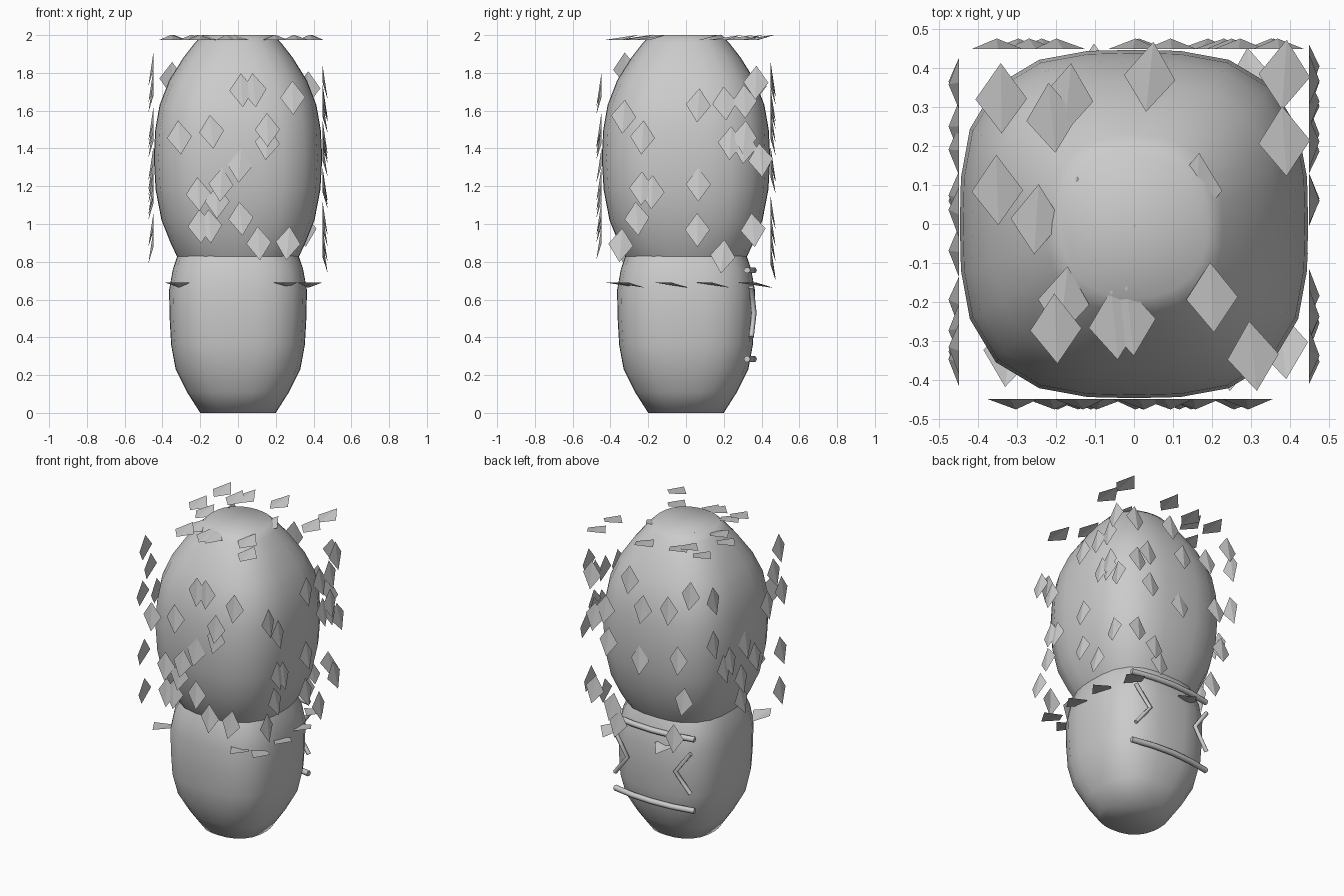
import bpy, bmesh, math, random
from mathutils import Vector

if "Cube" in bpy.data.objects:
    bpy.data.objects.remove(bpy.data.objects["Cube"])

random.seed(4)


def add_object(name, bm, smooth):
    me = bpy.data.meshes.new(name)
    bm.to_mesh(me)
    bm.free()
    for p in me.polygons:
        p.use_smooth = smooth
    ob = bpy.data.objects.new(name, me)
    bpy.context.collection.objects.link(ob)
    return ob


def rounded_body(name, profile, sides=24):
    """Loft of rounded-square rings: (z, half width, squareness)."""
    bm = bmesh.new()
    rings = []
    for z, r, n in profile:
        ring = []
        for i in range(sides):
            a = 2 * math.pi * i / sides
            c, s = math.cos(a), math.sin(a)
            k = r / (abs(c) ** n + abs(s) ** n) ** (1 / n)
            ring.append(bm.verts.new((k * c, k * s, z)))
        rings.append(ring)
    for a, b in zip(rings, rings[1:]):
        for i in range(sides):
            j = (i + 1) % sides
            bm.faces.new((a[i], a[j], b[j], b[i]))
    bm.faces.new(rings[0][::-1])
    bm.faces.new(rings[-1])
    return add_object(name, bm, True)


def leaves(name, origin, side, tip, out, spots):
    """Folded kite leaves on one plane; the tip is lifted outwards."""
    side, tip, out = Vector(side), Vector(tip), Vector(out)
    bm = bmesh.new()
    for u, v in spots:
        c = Vector(origin) + side * u + (tip if abs(tip.z) < .5 else -tip) * v
        a = random.uniform(-.12, .12)
        s = side * math.cos(a) + tip * math.sin(a)
        t = tip * math.cos(a) - side * math.sin(a)
        o, l, i, r = [bm.verts.new(p) for p in (
            c + t * .092 + out * .027, c - s * .066, c - t * .088, c + s * .066)]
        bm.faces.new((o, l, i))
        bm.faces.new((o, i, r))
    bmesh.ops.recalc_face_normals(bm, faces=bm.faces)
    for f in bm.faces:
        f.normal_update()
        if f.normal.dot(out) < 0:
            f.normal_flip()
    return add_object(name, bm, False)


def tube(name, points, radius):
    cu = bpy.data.curves.new(name, 'CURVE')
    cu.dimensions = '3D'
    cu.bevel_depth = radius
    cu.bevel_resolution = 1
    cu.use_fill_caps = True
    sp = cu.splines.new('POLY')
    sp.points.add(len(points) - 1)
    for p, co in zip(sp.points, points):
        p.co = (*co, 1)
    ob = bpy.data.objects.new(name, cu)
    bpy.context.collection.objects.link(ob)


# Trunk and crown
rounded_body("trunk", [(0, .2, 2.4), (.11, .27, 2.6), (.23, .33, 2.8), (.36, .354, 3),
                       (.5, .362, 3), (.65, .365, 3), (.76, .345, 3), (.85, .315, 2.8), (.98, .25, 2.5)])
rounded_body("crown", [(.7, .24, 2.4), (.8, .31, 2.7), (.9, .357, 2.9), (1.02, .405, 3), (1.18, .436, 3),
                       (1.35, .446, 3), (1.5, .438, 3), (1.63, .415, 3), (1.76, .365, 2.8),
                       (1.88, .29, 2.6), (1.96, .228, 2.4), (2.0, .19, 2.3)])

# Leaves on each side of the crown
down = (0, 0, -1)
leaves("front_leaves", (0, -.448, 0), (1, 0, 0), down, (0, -1, 0), [
    (.02, 1.71), (.085, 1.71), (.29, 1.67), (-.31, 1.46), (-.14, 1.49), (.155, 1.5),
    (.155, 1.43), (.01, 1.31), (-.09, 1.21), (-.21, 1.16), (-.11, 1.12), (-.2, .99),
    (-.15, .99), (.015, 1.03), (.11, .9), (.265, .9)])
leaves("right_leaves", (.448, 0, 0), (0, 1, 0), down, (1, 0, 0), [
    (-.33, 1.57), (-.23, 1.46), (.065, 1.63), (.205, 1.64), (.31, 1.65), (.37, 1.75),
    (.235, 1.43), (.31, 1.41), (.31, 1.46), (.395, 1.34), (-.235, 1.19), (-.18, 1.17),
    (.065, 1.21), (-.26, 1.03), (.06, .97), (.355, .97), (.195, .83), (-.345, .89)])
leaves("back_leaves", (0, .448, 0), (1, 0, 0), down, (0, 1, 0), [
    (.095, 1.76), (0, 1.59), (-.19, 1.63), (-.35, 1.77), (-.26, 1.32), (.02, 1.25),
    (.25, 1.31), (.27, 1.52), (.37, 1.72), (.35, 1.45), (.35, .97), (-.3, 1.06),
    (-.23, .8), (.18, .79), (.22, .89)])
leaves("left_leaves", (-.448, 0, 0), (0, 1, 0), down, (-1, 0, 0), [
    (.36, 1.73), (.36, 1.44), (.25, 1.24), (.19, 1.27), (.07, 1.11), (.07, .97),
    (.03, 1.32), (-.07, 1.2), (-.2, 1.49), (-.27, 1.68), (-.32, 1.82), (-.35, 1.53),
    (-.34, 1.14), (-.33, .88)])
leaves("top_leaves", (0, 0, 1.975), (1, 0, 0), (0, 1, 0), (0, 0, 1), [
    (-.34, .32), (-.21, .27), (-.17, .32), (.04, .375), (.385, .38), (.385, .21),
    (-.35, .085), (-.25, .01), (-.15, .03), (.16, .09), (0, -.09), (-.18, -.2),
    (-.2, -.27), (-.05, -.26), (-.01, -.25), (.2, -.19), (.305, -.34)])
leaves("underside_leaves", (0, 0, .69), (1, 0, 0), (0, 1, 0), (0, 0, -1), [
    (-.32, -.33), (.25, -.34), (.38, -.31), (.38, -.08), (.37, .14), (.3, .36), (-.1, .37)])

# Markings on the back of the trunk: two bars and a pair of chevrons
for label, z in (("upper_bar", .755), ("lower_bar", .285)):
    tube(label, [(.29 * t, .358 - .035 * t * t, z) for t in (-1, -.5, 0, .5, 1)], .018)
for label, m in (("left_chevron", -1), ("right_chevron", 1)):
    tube(label, [(m * .275, .345, .665), (m * .175, .36, .53), (m * .275, .345, .4)], .014)
